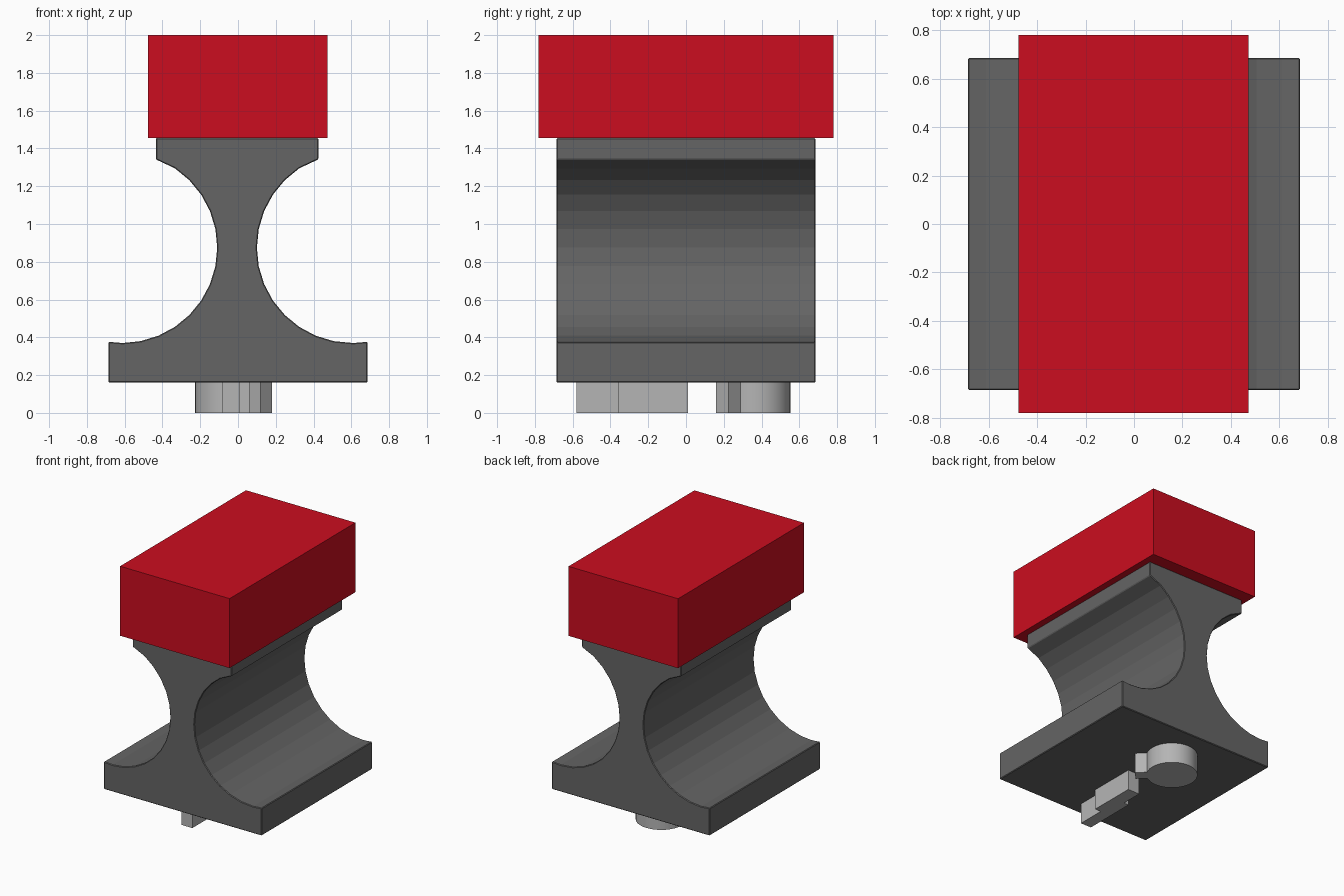
import bpy, bmesh, math

if "Cube" in bpy.data.objects:
    bpy.data.objects.remove(bpy.data.objects["Cube"])


def material(name, r, g, b):
    m = bpy.data.materials.new(name)
    m.diffuse_color = (r, g, b, 1.0)
    m.use_nodes = True
    m.node_tree.nodes["Principled BSDF"].inputs["Base Color"].default_value = m.diffuse_color
    return m


RED = material("red", 0.60, 0.004, 0.014)
DARK = material("dark_grey", 0.13, 0.13, 0.13)
LIGHT = material("light_grey", 0.46, 0.46, 0.46)


def prism(name, points, offset, mat):
    """Closed solid made by pushing a flat outline along an offset vector."""
    bm = bmesh.new()
    face = bm.faces.new([bm.verts.new(p) for p in points])
    ext = bmesh.ops.extrude_face_region(bm, geom=[face], use_keep_orig=True)
    verts = [v for v in ext["geom"] if isinstance(v, bmesh.types.BMVert)]
    bmesh.ops.translate(bm, verts=verts, vec=offset)
    bmesh.ops.recalc_face_normals(bm, faces=bm.faces[:])
    mesh = bpy.data.meshes.new(name)
    bm.to_mesh(mesh)
    bm.free()
    mesh.materials.append(mat)
    ob = bpy.data.objects.new(name, mesh)
    bpy.context.collection.objects.link(ob)
    return ob


def box(name, x0, x1, y0, y1, z0, z1, mat):
    pts = [(x0, y0, z0), (x1, y0, z0), (x1, y1, z0), (x0, y1, z0)]
    return prism(name, pts, (0, 0, z1 - z0), mat)


# Red block on top
box("top_block", -0.477, 0.473, -0.78, 0.78, 1.455, 2.0, RED)

# Waisted body: a concave arc on each side, 32 steps to the full circle
R, CX, CZ, STEP = 0.505, 0.61, 0.875, math.radians(11.25)
arc = [(CX - R * math.cos(i * STEP), CZ + R * math.sin(i * STEP)) for i in range(-8, 7)]
right = [(0.685, 0.16), (0.685, 0.376)] + arc + [(0.43, 1.342), (0.43, 1.455)]
right.remove(arc[-1])
left = [(-x, z) for x, z in reversed(right)]
SHIFT = -0.005  # the waist sits slightly left of centre
outline = [(x if abs(x) > 0.6 else x + SHIFT, z) for x, z in right + left]
body = prism("body", [(x, -0.685, z) for x, z in outline], (0, 1.37, 0), DARK)
bev = body.modifiers.new("soft_edges", "BEVEL")
bev.width = 0.005
bev.segments = 1
bev.limit_method = "ANGLE"
bev.angle_limit = math.radians(35)

# Raised pieces underneath: round peg with a slanted tab, and two offset bars
PEG_TOP = 0.165
circle = [(-0.045 + 0.183 * math.cos(a), 0.37 + 0.183 * math.sin(a), 0)
          for a in (math.tau * i / 32 for i in range(32))]
peg = prism("round_peg", circle, (0, 0, PEG_TOP), LIGHT)
for p in peg.data.polygons:
    p.use_smooth = abs(p.normal.z) < 0.5
for e in peg.data.edges:
    a, b = (peg.data.vertices[i].co.z for i in e.vertices)
    e.use_edge_sharp = abs(a - b) < 0.01
tab = [(0.18, 0.225, 0), (0.12, 0.16, 0), (0.02, 0.26, 0), (0.08, 0.325, 0)]
prism("slanted_tab", tab, (0, 0, PEG_TOP), LIGHT)

# One stepped outline for the two overlapping bars
bars = [(0.01, -0.58), (0.01, -0.36), (0.062, -0.36), (0.062, 0.01),
        (-0.04, 0.01), (-0.04, -0.16), (-0.083, -0.16), (-0.083, -0.58)]
prism("stepped_bars", [(x, y, 0) for x, y in bars], (0, 0, PEG_TOP), LIGHT)
